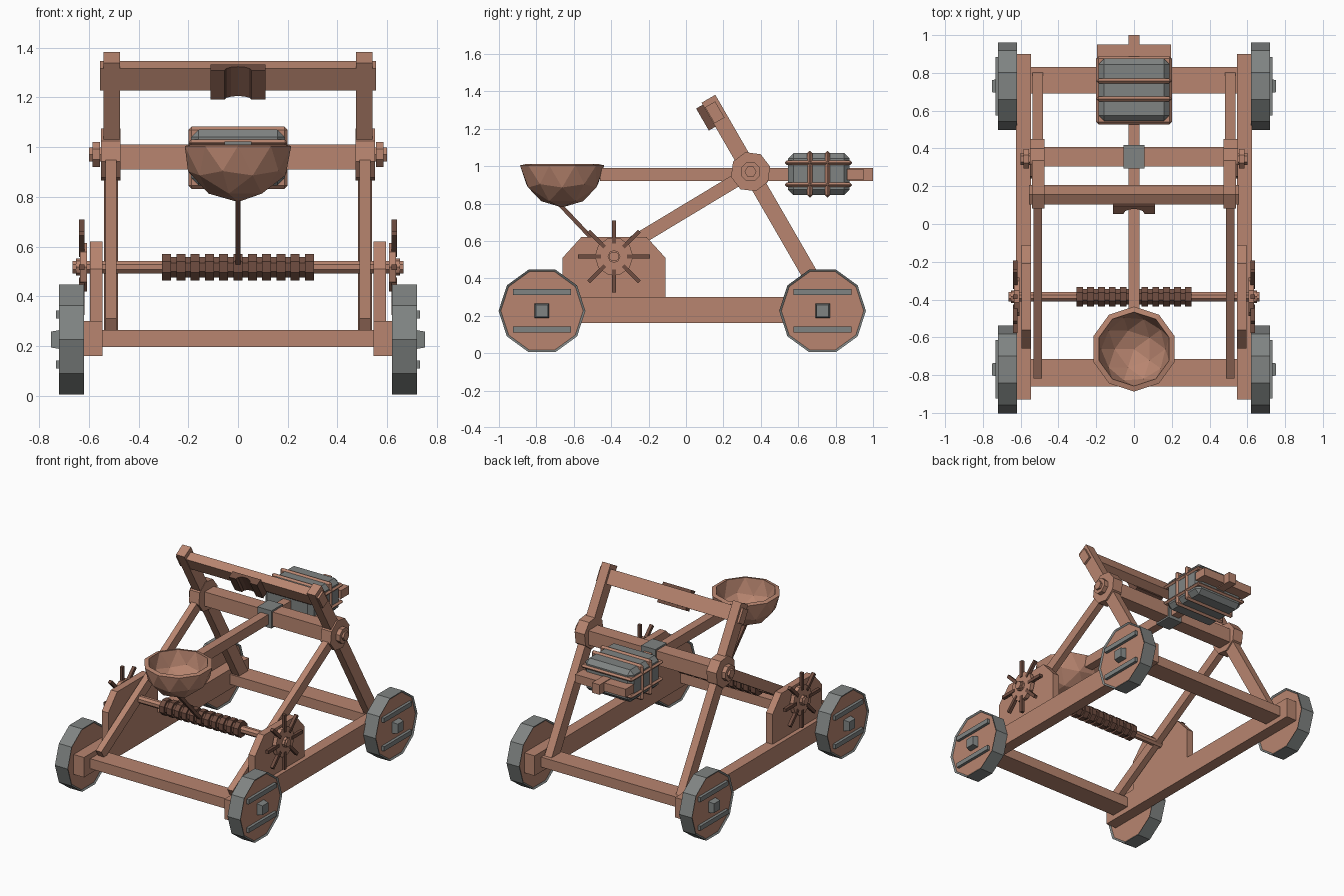
import bpy, bmesh, math
from mathutils import Vector, Matrix

old = bpy.data.objects.get("Cube")
if old:
    bpy.data.objects.remove(old, do_unlink=True)


def material(name, rgb):
    m = bpy.data.materials.new(name)
    m.use_nodes = True
    m.diffuse_color = (*rgb, 1)
    m.node_tree.nodes["Principled BSDF"].inputs["Base Color"].default_value = (*rgb, 1)
    return m


WOOD = material("warm wood", (0.48, 0.235, 0.16))
DARK = material("dark wood and rope", (0.16, 0.075, 0.052))
IRON = material("grey iron", (0.215, 0.23, 0.225))


def finish(name, bm, mats, mirror=False):
    bmesh.ops.recalc_face_normals(bm, faces=bm.faces)
    mesh = bpy.data.meshes.new(name)
    bm.to_mesh(mesh)
    bm.free()
    for m in mats:
        mesh.materials.append(m)
    ob = bpy.data.objects.new(name, mesh)
    bpy.context.scene.collection.objects.link(ob)
    if mirror:
        ob.modifiers.new("both sides", 'MIRROR')
    return ob


def add_prism(bm, x0, x1, profile):
    """Extrude a (y, z) profile from x0 to x1."""
    face = bm.faces.new([bm.verts.new((x0, y, z)) for y, z in profile])
    out = bmesh.ops.extrude_face_region(bm, geom=[face])["geom"]
    bmesh.ops.translate(bm, vec=(x1 - x0, 0, 0),
                        verts=[g for g in out if isinstance(g, bmesh.types.BMVert)])


def prism(name, x0, x1, profile, mat=WOOD, mirror=False):
    bm = bmesh.new()
    add_prism(bm, x0, x1, profile)
    return finish(name, bm, [mat], mirror)


def ngon(y, z, r, n, turn=0.0):
    return [(y + r * math.cos(turn + math.tau * i / n),
             z + r * math.sin(turn + math.tau * i / n)) for i in range(n)]


def rect(y0, y1, z0, z1):
    return [(y0, z0), (y1, z0), (y1, z1), (y0, z1)]


def bar(a, b, width):
    """Profile of a straight timber running from a to b."""
    a, b = Vector(a), Vector(b)
    d = (b - a).normalized()
    n = Vector((-d.y, d.x)) * width / 2
    return [tuple(p) for p in (a + n, b + n, b - n, a - n)]


def bevel(ob, width):
    mod = ob.modifiers.new("chamfer", 'BEVEL')
    mod.width, mod.segments = width, 1


# Base frame
prism("side_rail", 0.545, 0.625, rect(-0.93, 0.90, 0.16, 0.30), mirror=True)
prism("front_crossbeam", -0.545, 0.545, rect(-0.86, -0.715, 0.195, 0.265))
prism("rear_crossbeam", -0.545, 0.545, rect(0.69, 0.83, 0.195, 0.265))

# Wheels: iron rim with recessed wooden faces, straps and tapered hub
WZ, WR = 0.226, 0.232
for label, wy in (("front", -0.77), ("rear", 0.73)):
    bm = bmesh.new()
    add_prism(bm, 0.62, 0.72, ngon(wy, WZ, WR, 10))
    bmesh.ops.recalc_face_normals(bm, faces=bm.faces)
    caps = [f for f in bm.faces if abs(f.normal.x) > 0.9]
    bmesh.ops.inset_individual(bm, faces=caps, thickness=0.012, depth=-0.008)
    for f in caps:
        f.material_index = 1
    finish(label + "_wheel", bm, [IRON, WOOD], True)

    bm = bmesh.new()
    for dz in (-0.1, 0.1):
        add_prism(bm, 0.705, 0.732, rect(wy - 0.155, wy + 0.155, WZ + dz - 0.016, WZ + dz + 0.016))
    finish(label + "_wheel_strap", bm, [IRON], True)

    bm = bmesh.new()
    add_prism(bm, 0.705, 0.752, rect(wy - 0.04, wy + 0.04, WZ - 0.04, WZ + 0.04))
    for v in bm.verts:
        if v.co.x > 0.74:
            v.co.y += (wy - v.co.y) * 0.2
            v.co.z += (WZ - v.co.z) * 0.2
    finish(label + "_wheel_hub", bm, [IRON], True)

# Upright frame around the pivot
PY, PZ = 0.345, 0.97
SLOPE = math.tan(math.radians(30))


def on_post(z):
    return (PY + (PZ - z) * SLOPE, z)


prism("rear_leg", 0.482, 0.538, bar(on_post(PZ), on_post(0.24), 0.085), mirror=True)
prism("upper_post", 0.475, 0.54, bar(on_post(PZ), on_post(1.36), 0.085), mirror=True)
prism("front_brace", 0.488, 0.532, bar((PY, PZ), (-0.80, 0.28), 0.07), mirror=True)
prism("pivot_block", 0.473, 0.55, ngon(PY, PZ, 0.108, 8, math.radians(15)), mirror=True)
prism("pivot_flange", 0.555, 0.585, ngon(PY, PZ, 0.055, 8, math.pi / 8), mirror=True)
prism("pivot_pin", 0.54, 0.60, ngon(PY, PZ, 0.032, 6), mirror=True)
prism("pivot_beam", -0.48, 0.48, rect(0.305, 0.408, 0.91, 1.01))
prism("arm_collar", -0.055, 0.055, rect(0.293, 0.418, 0.898, 1.022), IRON)

# Top beam and the grooved stop pad on its front
along = Vector((-math.sin(math.radians(30)), math.cos(math.radians(30))))
front = Vector((-along.y, along.x))
mid = Vector((0.154, 1.287))
prism("top_beam", -0.555, 0.555, bar(mid - along * 0.05, mid + along * 0.05, 0.062))

bm = bmesh.new()
outline = [(0.11, 0), (0.11, 0.048), (0.055, 0.048)]
outline += [(0.055 * math.cos(math.pi * i / 6), 0.048 - 0.03 * math.sin(math.pi * i / 6)) for i in range(1, 6)]
outline += [(-0.055, 0.048), (-0.11, 0.048), (-0.11, 0)]
rows = []
for s in (-0.068, 0.068):
    base = mid + along * s + front * 0.028
    rows.append([bm.verts.new((x, *(base + front * d))) for x, d in outline])
for i in range(len(outline)):
    j = (i + 1) % len(outline)
    bm.faces.new((rows[0][i], rows[0][j], rows[1][j], rows[1][i]))
for row in rows:
    bm.faces.new(row)
finish("stop_pad", bm, [DARK])

# Throwing arm and bowl
prism("throwing_arm", -0.03, 0.03, rect(-0.46, 1.0, 0.92, 0.99))
bm = bmesh.new()
bmesh.ops.create_icosphere(bm, subdivisions=2, radius=0.225)
bmesh.ops.bisect_plane(bm, geom=bm.verts[:] + bm.edges[:] + bm.faces[:], dist=1e-4,
                       plane_co=(0, 0, 0), plane_no=(0, 0, 1), clear_outer=True)
bmesh.ops.translate(bm, verts=bm.verts, vec=(0, -0.662, 1.004))
bowl = finish("bowl", bm, [WOOD])
shell = bowl.modifiers.new("wall", 'SOLIDIFY')
shell.thickness, shell.offset = 0.03, -1

# Counterweight with straps and the wooden retaining bar
bevel(prism("counterweight", -0.188, 0.188, rect(0.545, 0.875, 0.845, 1.07), IRON), 0.03)
for i, y in enumerate((0.662, 0.757)):
    bevel(prism(f"upright_strap_{i}", -0.2, 0.2, rect(y - 0.014, y + 0.014, 0.832, 1.082)), 0.013)
for i, z in enumerate((0.9, 1.018)):
    bevel(prism(f"level_strap_{i}", -0.2, 0.2, rect(0.528, 0.888, z - 0.012, z + 0.012)), 0.011)
prism("retaining_bar", -0.197, 0.197, rect(0.86, 0.95, 0.927, 0.985))

# Winch: cheek plates, axle, rope drum and spoked hand wheels
AY, AZ = -0.385, 0.517
prism("winch_cheek", 0.545, 0.595, mirror=True, profile=[
    (-0.66, 0.29), (-0.66, 0.51), (-0.56, 0.62), (-0.21, 0.62), (-0.11, 0.51), (-0.11, 0.29)])
prism("winch_axle", -0.665, 0.665, ngon(AY, AZ, 0.027, 8, math.pi / 8))
prism("hand_wheel", 0.607, 0.635, ngon(AY, AZ, 0.103, 10), mirror=True)
prism("hand_wheel_collar", 0.635, 0.652, ngon(AY, AZ, 0.034, 8), mirror=True)

bm = bmesh.new()
for i in range(8):
    d = Vector((math.cos(i * math.pi / 4), math.sin(i * math.pi / 4)))
    c = Vector((AY, AZ))
    add_prism(bm, 0.618, 0.64, bar(c + d * 0.07, c + d * 0.192, 0.022))
finish("hand_wheel_spokes", bm, [DARK], True)

bm = bmesh.new()
add_prism(bm, -0.305, 0.305, ngon(AY, AZ, 0.044, 8, math.pi / 8))
for i in range(11):
    x = -0.287 + i * 0.0574
    add_prism(bm, x - 0.018, x + 0.018, ngon(AY, AZ, 0.057, 8, math.pi / 8))
finish("rope_drum", bm, [DARK])
prism("pull_rope", -0.011, 0.011, bar((-0.68, 0.80), (-0.41, 0.515), 0.022), DARK)
